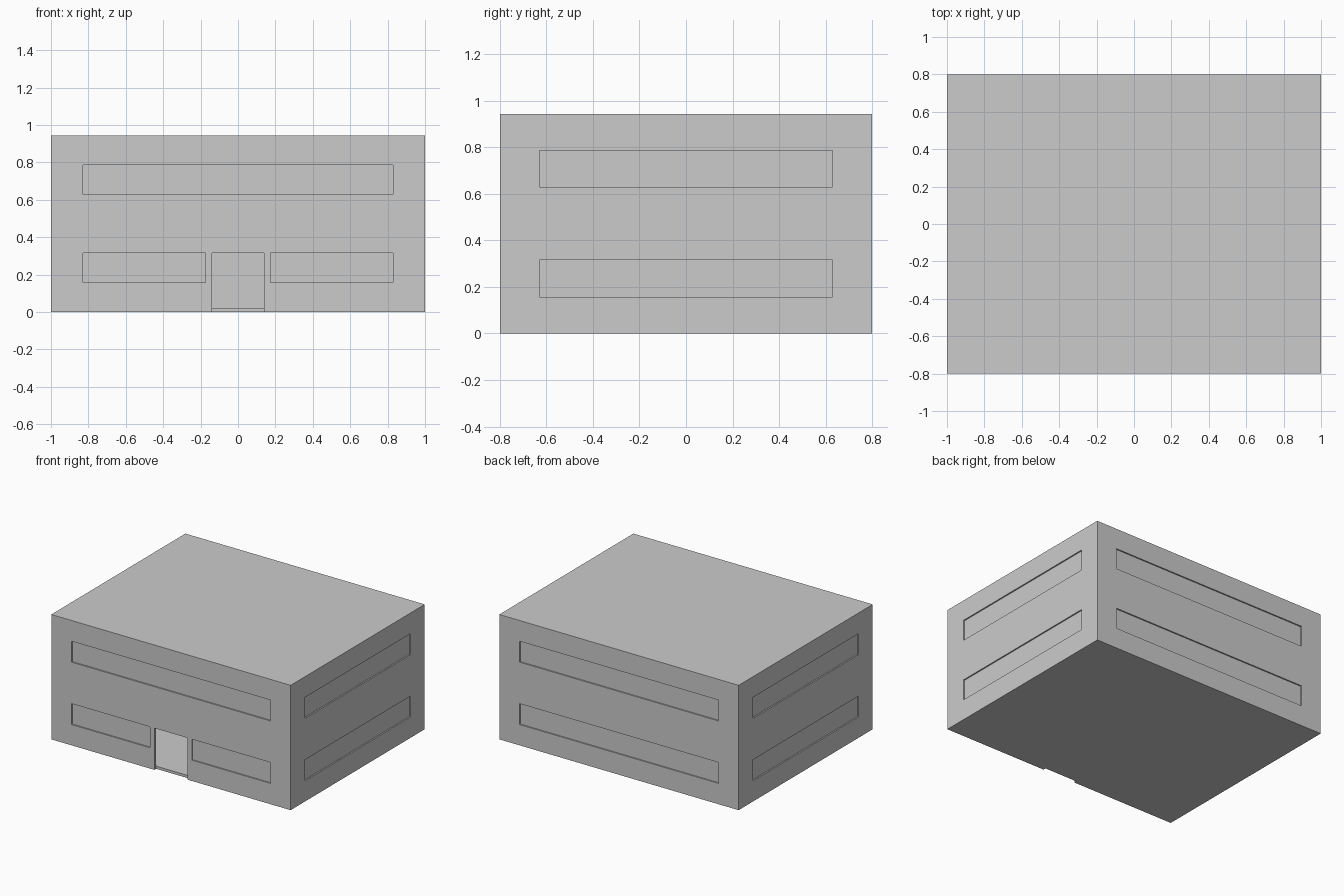
import bpy, bmesh
from mathutils import Vector

if "Cube" in bpy.data.objects:
    bpy.data.objects.remove(bpy.data.objects["Cube"])

W, D, STOREY = 1.0, 0.8, 0.4715     # half width, half depth, storey height
H = 2 * STOREY
WALL, RECESS, SLAB = 0.02, 0.01, 0.02


def boxes(name, spans):
    """One mesh made of boxes, each given as (x0, x1, y0, y1, z0, z1)."""
    bm = bmesh.new()
    for x0, x1, y0, y1, z0, z1 in spans:
        verts = bmesh.ops.create_cube(bm, size=1)["verts"]
        size = Vector((x1 - x0, y1 - y0, z1 - z0))
        mid = Vector((x1 + x0, y1 + y0, z1 + z0)) / 2
        for v in verts:
            v.co = v.co * size + mid
    mesh = bpy.data.meshes.new(name)
    bm.to_mesh(mesh)
    bm.free()
    obj = bpy.data.objects.new(name, mesh)
    bpy.context.collection.objects.link(obj)
    return obj


def cut(target, cutter):
    mod = target.modifiers.new(cutter.name, "BOOLEAN")
    mod.operation = "DIFFERENCE"
    mod.solver = "EXACT"
    mod.object = cutter
    cutter.hide_render = True
    cutter.hide_set(True)


# Main block with flat roof
building = boxes("building", [(-W, W, -D, D, 0, H)])

# Hollow rooms, leaving floor slabs, roof and thin walls
rooms = []
for floor in range(2):
    top = STOREY if floor == 0 else H - SLAB
    rooms.append((-W + WALL, W - WALL, -D + WALL, D - WALL,
                  floor * STOREY + SLAB, top))
cut(building, boxes("room_cutter", rooms))

# Ribbon windows recessed in all four walls
windows = []
for floor in range(2):
    z0 = floor * STOREY + 0.157
    z1 = z0 + 0.158
    for s in (-1, 1):
        x0, x1 = sorted((s * (W - RECESS), s * (W + 0.1)))
        windows.append((x0, x1, -0.63, 0.63, z0, z1))
    windows.append((-0.83, 0.83, D - RECESS, D + 0.1, z0, z1))
    # The lower front window is split by the doorway
    front = [(-0.83, -0.175), (0.175, 0.83)] if floor == 0 else [(-0.83, 0.83)]
    for x0, x1 in front:
        windows.append((x0, x1, -D - 0.1, -D + RECESS, z0, z1))
cut(building, boxes("window_cutter", windows))

# Open doorway through the front wall, down to the ground
cut(building, boxes("door_cutter", [(-0.138, 0.138, -D - 0.1, -D + WALL + 0.001,
                                     -0.1, 0.315)]))
